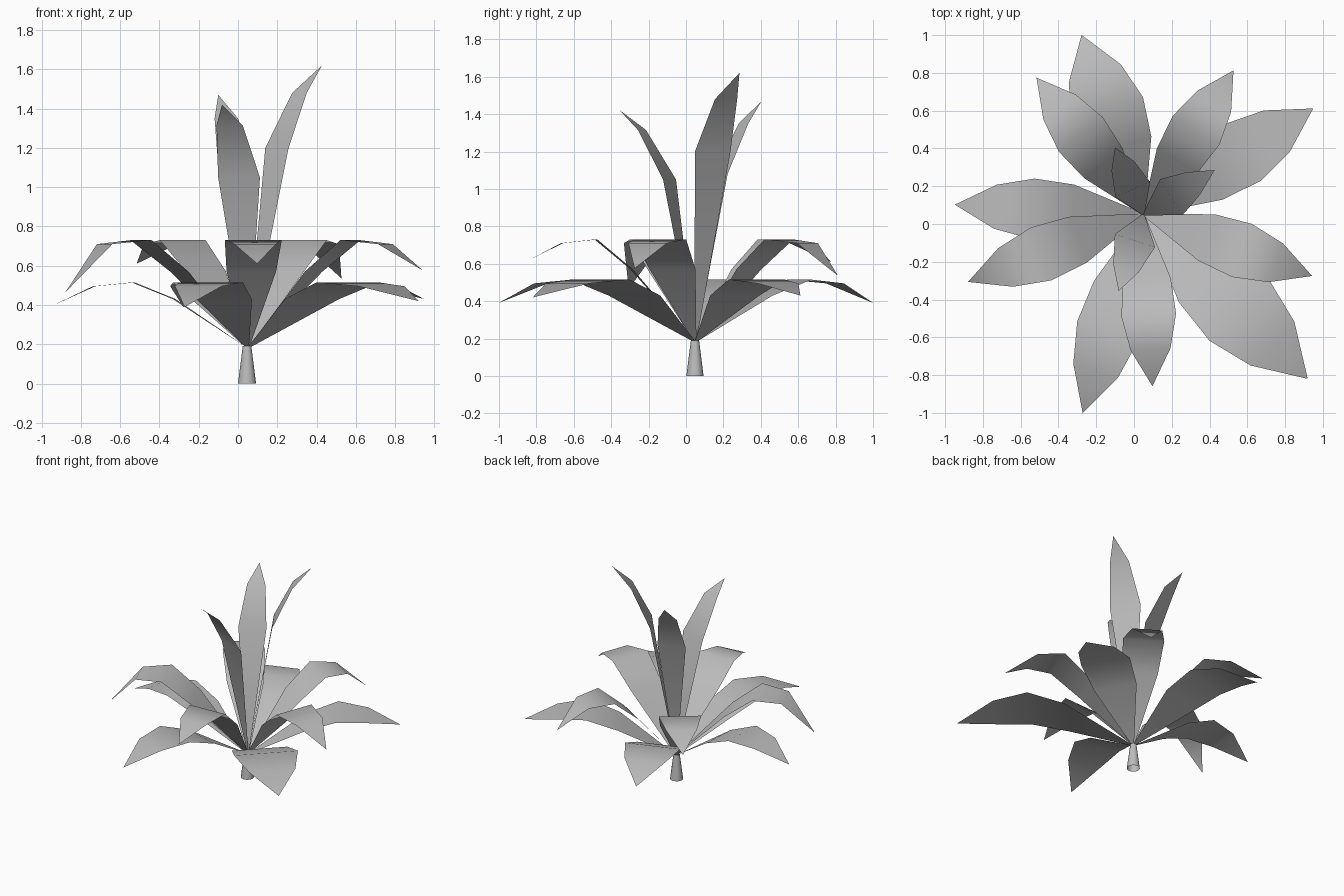
import bpy, bmesh, math
from mathutils import Vector

cube = bpy.data.objects.get("Cube")
if cube:
    bpy.data.objects.remove(cube)

mat = bpy.data.materials.new("plain grey")
mat.use_nodes = True
GREY = (0.5, 0.5, 0.5, 1)
mat.diffuse_color = GREY
mat.node_tree.nodes["Principled BSDF"].inputs["Base Color"].default_value = GREY

ROOT = Vector((0.05, 0.05, 0.18))


def finish(name, bm):
    mesh = bpy.data.meshes.new(name)
    bm.to_mesh(mesh)
    bm.free()
    mesh.materials.append(mat)
    mesh.shade_smooth()
    obj = bpy.data.objects.new(name, mesh)
    bpy.context.collection.objects.link(obj)


def leaf(name, angle, stations):
    """Flat-sectioned blade; stations are (reach, height, half width)."""
    a = math.radians(angle)
    out = Vector((math.cos(a), math.sin(a), 0))
    side = Vector((-out.y, out.x, 0))
    bm = bmesh.new()
    left = right = None
    for reach, z, half in [(0, ROOT.z, 0.006)] + stations:
        mid = Vector((ROOT.x, ROOT.y, z)) + out * reach
        if half:
            pair = bm.verts.new(mid - side * half), bm.verts.new(mid + side * half)
            if left:
                bm.faces.new((left, pair[0], pair[1], right))
            left, right = pair
        else:
            bm.faces.new((left, bm.verts.new(mid), right))
    finish(name, bm)


def arched(name, angle, length, width, heights):
    reach = (0.375, 0.585, 0.785, 1)
    taper = (0.87, 1, 0.73, 0)
    leaf(name, angle, [(length * r, z, width * t)
                       for r, z, t in zip(reach, heights, taper)])


# Drooping lower ring: angle, length, half width, tip height
for i, (angle, length, width, tip) in enumerate([
        (177, 1.0, 0.16, 0.395), (253, 1.1, 0.17, 0.39), (315, 1.23, 0.225, 0.42),
        (32, 1.06, 0.178, 0.43), (109, 1.006, 0.2, 0.39)]):
    arched(f"lower_leaf_{i + 1}", angle, length, width, (0.43, 0.515, 0.495, tip))

# Arching middle ring
for i, (angle, length, width, tip) in enumerate([
        (201, 0.995, 0.15, 0.465), (273, 0.91, 0.145, 0.61), (340, 0.95, 0.15, 0.575),
        (58, 0.9, 0.145, 0.535), (128, 0.92, 0.148, 0.61)]):
    arched(f"middle_leaf_{i + 1}", angle, length, width, (0.57, 0.73, 0.71, tip))

# Upright centre leaves
leaf("upright_leaf_1", 32, [(0.175, 1.2, 0.112), (0.31, 1.48, 0.07), (0.445, 1.62, 0)])
leaf("upright_leaf_2", 113, [(0.145, 1.08, 0.1), (0.28, 1.35, 0.065), (0.385, 1.47, 0)])
leaf("upright_leaf_3", 252, [(0.145, 1.05, 0.112), (0.3, 1.315, 0.07), (0.425, 1.42, 0)])

# Tapered open stem
bm = bmesh.new()
bmesh.ops.create_cone(bm, cap_ends=False, segments=12, radius1=0.046, radius2=0.022, depth=0.19)
bmesh.ops.translate(bm, verts=bm.verts, vec=(0.046, 0.048, 0.095))
finish("stem", bm)
